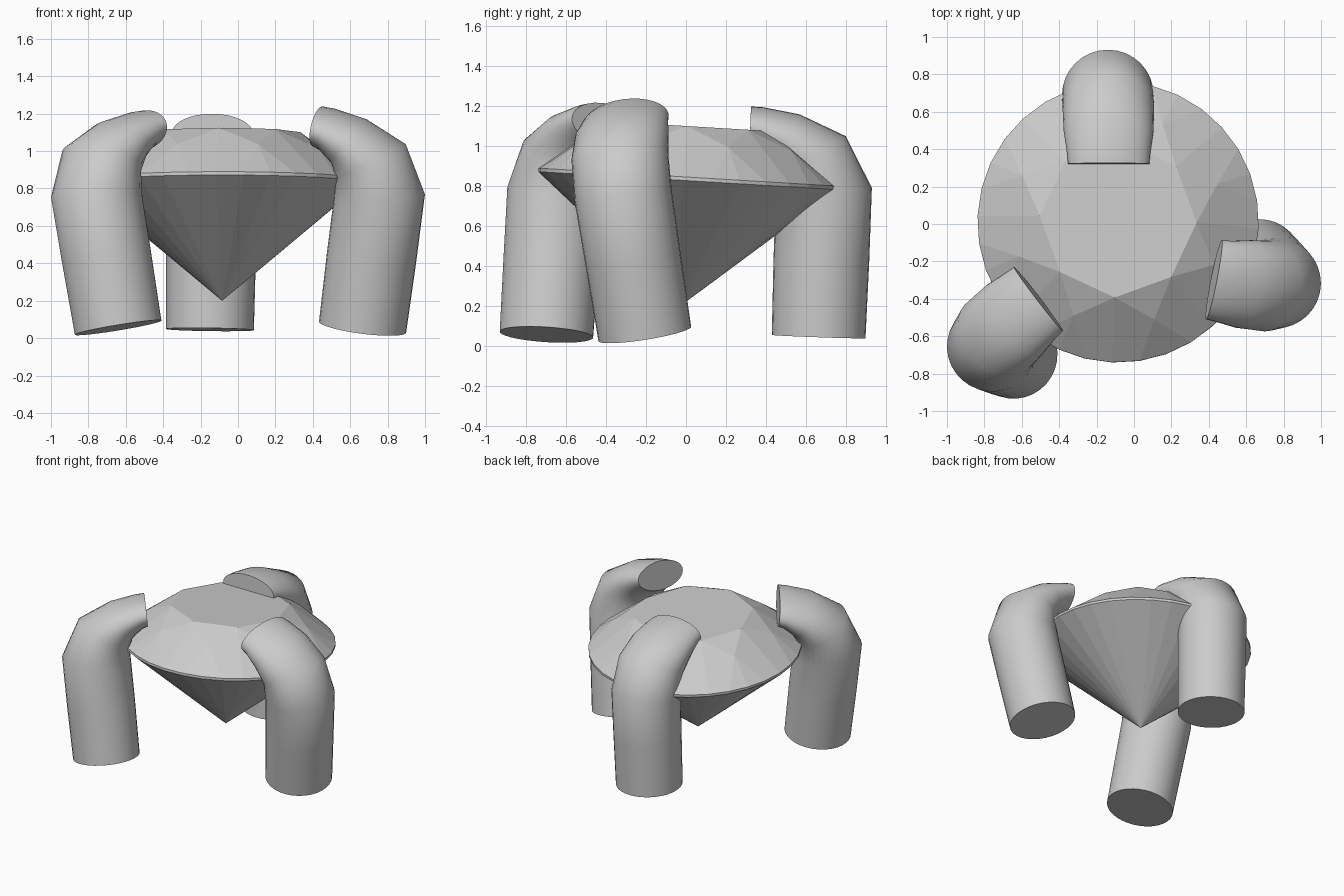
import bpy, bmesh, math
from mathutils import Vector

if "Cube" in bpy.data.objects:
    bpy.data.objects.remove(bpy.data.objects["Cube"])

UP = Vector((0, 0, 1))


def finish(bm, name):
    bmesh.ops.recalc_face_normals(bm, faces=bm.faces[:])
    mesh = bpy.data.meshes.new(name)
    bm.to_mesh(mesh)
    bm.free()
    obj = bpy.data.objects.new(name, mesh)
    bpy.context.collection.objects.link(obj)
    return obj


# Brilliant-cut gem: (radius, height, sides, start angle) rings, faceted by a hull
def make_gem():
    rings = [(0.42, 0.265, 8, -2.5), (0.565, 0.17, 8, 20),
             (0.752, 0.01, 32, -2.5), (0.752, -0.008, 32, -2.5)]
    tilt = UP.rotation_difference(Vector((0, 0.06, 1)))
    centre = Vector((-0.085, 0.01, 0.835))
    bm = bmesh.new()
    bm.verts.new(centre + tilt @ Vector((0, 0, -0.637)))
    for r, h, n, start in rings:
        for i in range(n):
            a = math.radians(start) + math.tau * i / n
            bm.verts.new(centre + tilt @ Vector((r * math.cos(a), r * math.sin(a), h)))
    bmesh.ops.convex_hull(bm, input=bm.verts[:])
    bmesh.ops.dissolve_limit(bm, angle_limit=math.radians(1),
                             verts=bm.verts[:], edges=bm.edges[:])
    finish(bm, "gem")


# Prong cross-sections: outer point, inner point (outward, up), half width
SECTIONS = [
    ((0.235, -0.705), (-0.235, -0.705), 0.235),
    ((0.24, -0.32), (-0.24, -0.32), 0.24),
    ((0.24, 0.05), (-0.24, -0.05), 0.245),
    ((0.10, 0.304), (-0.24, 0.07), 0.245),
    ((-0.135, 0.405), (-0.27, 0.15), 0.24),
    ((-0.316, 0.434), (-0.34, 0.21), 0.222),
    ((-0.38, 0.436), (-0.38, 0.225), 0.2175),
]


# Bent tube with flattened tip, leaning about its middle
def make_prong(name, mid, outward, lean, sides=32):
    out = Vector((*outward, 0)).normalized()
    side = UP.cross(out)
    rot = UP.rotation_difference(Vector((lean[0], lean[1], 0.7)))
    origin = Vector((*mid, 0.75))
    bm = bmesh.new()
    loops = []
    for outer, inner, width in SECTIONS:
        a = out * outer[0] + UP * outer[1]
        b = out * inner[0] + UP * inner[1]
        c, half = (a + b) / 2, (a - b) / 2
        loops.append([bm.verts.new(origin + rot @ (
            c + half * math.cos(math.tau * i / sides)
            + side * width * math.sin(math.tau * i / sides))) for i in range(sides)])
    for lo, hi in zip(loops, loops[1:]):
        for i in range(sides):
            j = (i + 1) % sides
            bm.faces.new((lo[i], lo[j], hi[j], hi[i]))
    bm.faces.new(loops[0])
    bm.faces.new(loops[-1])
    for f in bm.faces:
        f.smooth = True
    obj = finish(bm, name)
    obj.data.set_sharp_from_angle(angle=math.radians(60))


make_gem()
make_prong("back_prong", (-0.14, 0.69), (0, 1), (0.01, 0.025))
make_prong("right_prong", (0.755, -0.315), (0.98, -0.19), (0.09, -0.11))
make_prong("left_prong", (-0.755, -0.655), (-0.79, -0.61), (-0.115, 0.045))
